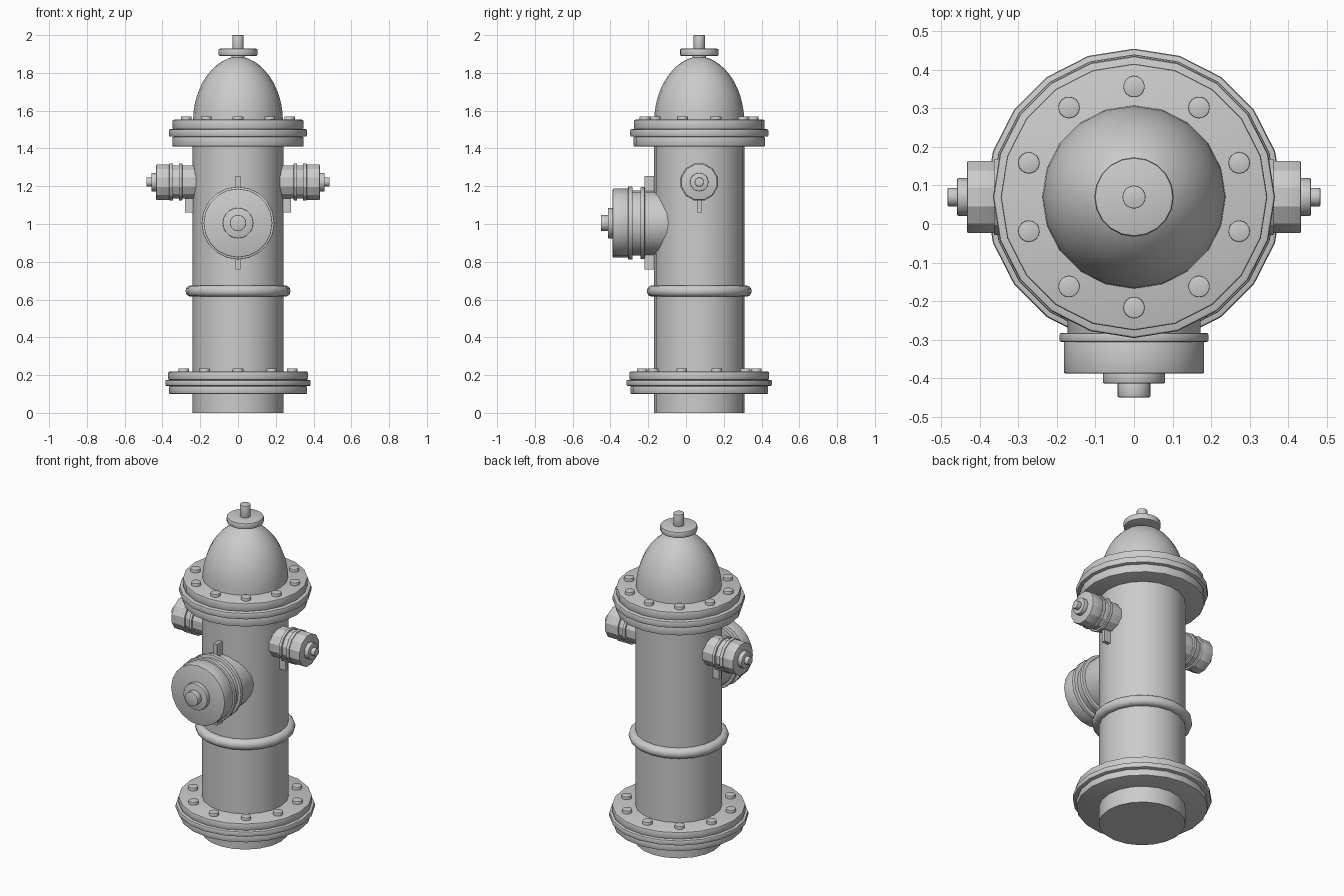
import bpy, bmesh
from math import sin, cos, pi, radians
from mathutils import Matrix, Vector

if "Cube" in bpy.data.objects:
    bpy.data.objects.remove(bpy.data.objects["Cube"])

CY = 0.07                                   # y of the hydrant's main axis
UP = Matrix.Translation((0, CY, 0))


def finish(name, bm, matrix, bevel, smooth):
    bmesh.ops.recalc_face_normals(bm, faces=bm.faces)
    if bevel:
        edges = [e for e in bm.edges if e.calc_face_angle(0) > radians(50)]
        bmesh.ops.bevel(bm, geom=edges, offset=bevel, segments=2, profile=0.5,
                        affect='EDGES', clamp_overlap=True)
    bm.transform(matrix)
    bmesh.ops.recalc_face_normals(bm, faces=bm.faces)
    mesh = bpy.data.meshes.new(name)
    bm.to_mesh(mesh)
    bm.free()
    ob = bpy.data.objects.new(name, mesh)
    bpy.context.collection.objects.link(ob)
    bpy.ops.object.select_all(action='DESELECT')
    ob.select_set(True)
    bpy.context.view_layer.objects.active = ob
    bpy.ops.object.shade_smooth_by_angle(angle=radians(smooth))
    return ob


def lathe(name, profile, matrix=UP, sides=20, offset=0.0, bevel=0.0, smooth=32):
    """Closed turned solid from (radius, height) points, bottom to top."""
    bm = bmesh.new()
    rings = []
    for r, z in profile:
        rings.append([bm.verts.new((r * cos(offset + 2 * pi * i / sides),
                                    r * sin(offset + 2 * pi * i / sides), z))
                      for i in range(sides)])
    for a, b in zip(rings, rings[1:]):
        for i in range(sides):
            j = (i + 1) % sides
            bm.faces.new((a[i], a[j], b[j], b[i]))
    bm.faces.new(rings[0][::-1])
    bm.faces.new(rings[-1])
    return finish(name, bm, matrix, bevel, smooth)


def disc(name, r, z0, z1, **kw):
    return lathe(name, [(r, z0), (r, z1)], **kw)


def box(name, lo, hi):
    lo, hi = Vector(lo), Vector(hi)
    bm = bmesh.new()
    bmesh.ops.create_cube(bm, size=1)
    m = Matrix.Translation((lo + hi) / 2) @ Matrix.Diagonal((*(hi - lo), 1))
    return finish(name, bm, m, 0, 30)


def flange(name, z, r_low, r_mid, r_top, bolt_radius):
    """Three stacked plates with a circle of ten bolts."""
    disc(name + "_lower_plate", r_low, z[0], z[1], bevel=0.006)
    disc(name + "_gasket", r_mid, z[1], z[2], bevel=0.008)
    disc(name + "_upper_plate", r_top, z[2], z[3], bevel=0.006)
    for i in range(10):
        a = pi / 2 + i * pi / 5
        m = Matrix.Translation((bolt_radius * cos(a), CY + bolt_radius * sin(a), 0))
        disc(f"{name}_bolt_{i + 1}", 0.028, z[3] - 0.02, z[3] + 0.018,
             matrix=m, sides=16, bevel=0.003)


# barrel and its middle band
disc("barrel", 0.24, 0.0, 1.45)
band = [(0.23, 0.615)] + [(0.25 + 0.028 * cos(t), 0.645 + 0.03 * sin(t))
        for t in [-pi / 2 + pi * k / 6 for k in range(7)]] + [(0.23, 0.675)]
lathe("middle_band", band, smooth=40)

# bolted flanges
flange("base_flange", (0.10, 0.142, 0.175, 0.218), 0.365, 0.385, 0.37, 0.302)
flange("bonnet_flange", (1.41, 1.462, 1.502, 1.552), 0.348, 0.366, 0.346, 0.287)

# domed bonnet with operating nut
dome = [(0.238 * cos(t) ** 1.08, 1.545 + 0.342 * sin(t))
        for t in [pi / 2 * k / 12 for k in range(12)]] + [(0.012, 1.888)]
lathe("bonnet_dome", dome, smooth=40)
disc("bonnet_neck", 0.035, 1.87, 1.90)
disc("bonnet_cap", 0.103, 1.89, 1.928, bevel=0.008)
disc("operating_nut", 0.030, 1.92, 2.0, bevel=0.003)

# front pumper outlet, turned along -y
front = Matrix.Translation((0, 0, 1.005)) @ Matrix.Rotation(radians(90), 4, 'X')
for name, r, z0, z1 in (("pipe", 0.172, 0.0, 0.30), ("inner_ring", 0.19, 0.218, 0.242),
                        ("outer_ring", 0.193, 0.283, 0.306), ("cap", 0.182, 0.30, 0.388),
                        ("cap_boss", 0.081, 0.38, 0.414), ("cap_nut", 0.043, 0.41, 0.45)):
    disc("front_outlet_" + name, r, z0, z1, matrix=front, bevel=0.004)
box("front_upper_lug", (-0.012, -0.22, 1.15), (0.012, -0.16, 1.255))
box("front_lower_lug", (-0.012, -0.22, 0.76), (0.012, -0.16, 0.86))

# side hose outlets, mirrored left and right
for side, s in (("right", 1), ("left", -1)):
    m = Matrix.Translation((0, CY, 1.222)) @ Matrix.Rotation(s * radians(90), 4, 'Y')
    for name, r, z0, z1 in (("pipe", 0.091, 0.15, 0.36), ("inner_ring", 0.102, 0.295, 0.312),
                            ("outer_ring", 0.102, 0.343, 0.364), ("cap", 0.097, 0.355, 0.433),
                            ("cap_boss", 0.049, 0.42, 0.459), ("cap_nut", 0.024, 0.45, 0.484)):
        sides = 12 if r > 0.06 else 16
        disc(f"{side}_outlet_{name}", r, z0, z1, matrix=m, sides=sides,
             offset=pi / 12 if sides == 12 else 0, bevel=0.003,
             smooth=25)
    xs = sorted((s * 0.22, s * 0.28))
    box(side + "_outlet_lug", (xs[0], CY - 0.011, 1.06), (xs[1], CY + 0.011, 1.15))
